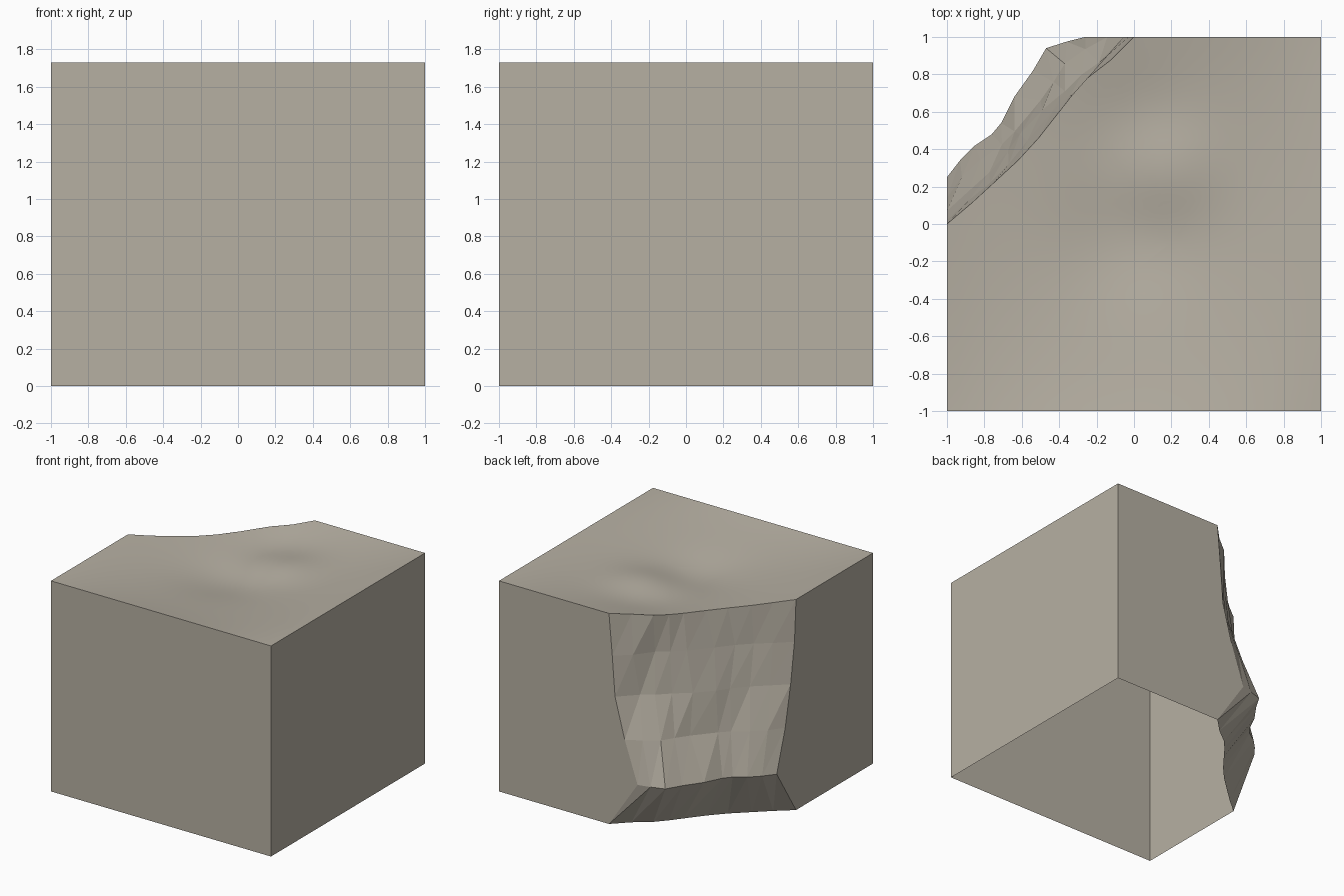
import bpy
import math
from mathutils import Vector

if "Cube" in bpy.data.objects:
    bpy.data.objects.remove(bpy.data.objects["Cube"])

H = 1.73

# One stone colour for everything
stone = bpy.data.materials.new("warm_grey_stone")
stone.diffuse_color = (0.47, 0.433, 0.365, 1)
stone.use_nodes = True
stone.node_tree.nodes["Principled BSDF"].inputs["Base Color"].default_value = stone.diffuse_color

# Horizontal contours of the broken corner, from back wall to left wall
rim = [(0, 1), (-.12, .88), (-.25, .78), (-.33, .69), (-.4, .6),
       (-.51, .46), (-.62, .34), (-.75, .22), (-.87, .11), (-1, 0)]
contours = [
    (0, rim),
    (.39, [(-.26, 1), (-.36, .975), (-.47, .94), (-.54, .82), (-.64, .68),
           (-.71, .54), (-.76, .48), (-.85, .42), (-.93, .34), (-1, .25)]),
    (.73, [(-.143, 1), (-.26, .935), (-.37, .857), (-.43, .76), (-.5, .66),
           (-.638, .495), (-.706, .425), (-.82, .343), (-.92, .251), (-1, .14)]),
    (1.06, [(-.055, 1), (-.187, .864), (-.278, .8), (-.37, .71), (-.49, .61),
            (-.61, .48), (-.673, .39), (-.774, .275), (-.886, .174), (-1, .07)]),
    (1.39, [(-.03, 1), (-.146, .897), (-.25, .76), (-.34, .69), (-.434, .607),
            (-.57, .445), (-.67, .32), (-.77, .22), (-.88, .13), (-1, .02)]),
    (H, rim),
]


def add_part(name, verts, faces, smooth=False):
    mesh = bpy.data.meshes.new(name)
    mesh.from_pydata(verts, [], faces)
    mesh.materials.append(stone)
    for p in mesh.polygons:
        p.use_smooth = smooth
    obj = bpy.data.objects.new(name, mesh)
    bpy.context.collection.objects.link(obj)
    return obj


def ground_height(x, y):
    """Shallow hollow with a soft mound, level along the block's edges."""
    def blob(cx, cy, r):
        return math.exp(-((x - cx) ** 2 + (y - cy) ** 2) / (2 * r * r))
    fade = (1 - x * x) * (1 - y * y)
    return H - fade * (.075 + .035 * blob(-.05, -.08, .26)
                       - .045 * blob(.2, .3, .2) + .03 * blob(-.02, .62, .22))


# Rough cliff: triangulated strips between contours
n = len(rim)
cliff_verts = [(x, y, ground_height(x, y) if z == H else z)
               for z, row in contours for x, y in row]
cliff_faces = []
for r in range(len(contours) - 1):
    for c in range(n - 1):
        a, b = r * n + c, r * n + c + 1
        d, e = a + n, b + n
        cliff_faces += [(a, d, e), (a, e, b)]
add_part("cliff", cliff_verts, cliff_faces)

# Cut walls (the block is hollow and open underneath)
back_edge = [(row[0][0], 1, z) for z, row in contours]
left_edge = [(-1, row[-1][1], z) for z, row in contours]
walls = [
    [(-1, -1, 0), (1, -1, 0), (1, -1, H), (-1, -1, H)],
    [(1, -1, 0), (1, 1, 0), (1, 1, H), (1, -1, H)],
    [(1, 1, 0)] + back_edge + [(1, 1, H)],
    [(-1, -1, H)] + left_edge[::-1] + [(-1, -1, 0)],
]
wall_verts, wall_faces = [], []
for w in walls:
    wall_faces.append(tuple(range(len(wall_verts), len(wall_verts) + len(w))))
    wall_verts += w
add_part("walls", wall_verts, wall_faces)

# Ground surface: rings shrinking from the outline to a centre point
corners = [Vector(p) for p in rim + [(-1, -1), (1, -1), (1, 1)]]
outline = []
for i, p in enumerate(corners):
    q = corners[(i + 1) % len(corners)]
    steps = max(1, round((q - p).length / .08))
    outline += [p.lerp(q, k / steps) for k in range(steps)]
centre, rings, m = Vector((.2, -.1)), 20, len(outline)
points = [p.lerp(centre, k / rings) for k in range(rings) for p in outline] + [centre]
ground_faces = []
for k in range(rings):
    for i in range(m):
        a, b = k * m + i, k * m + (i + 1) % m
        if k < rings - 1:
            ground_faces.append((a, b, b + m, a + m))
        else:
            ground_faces.append((a, b, len(points) - 1))
add_part("ground_surface", [(p.x, p.y, ground_height(p.x, p.y)) for p in points],
         ground_faces, smooth=True)
